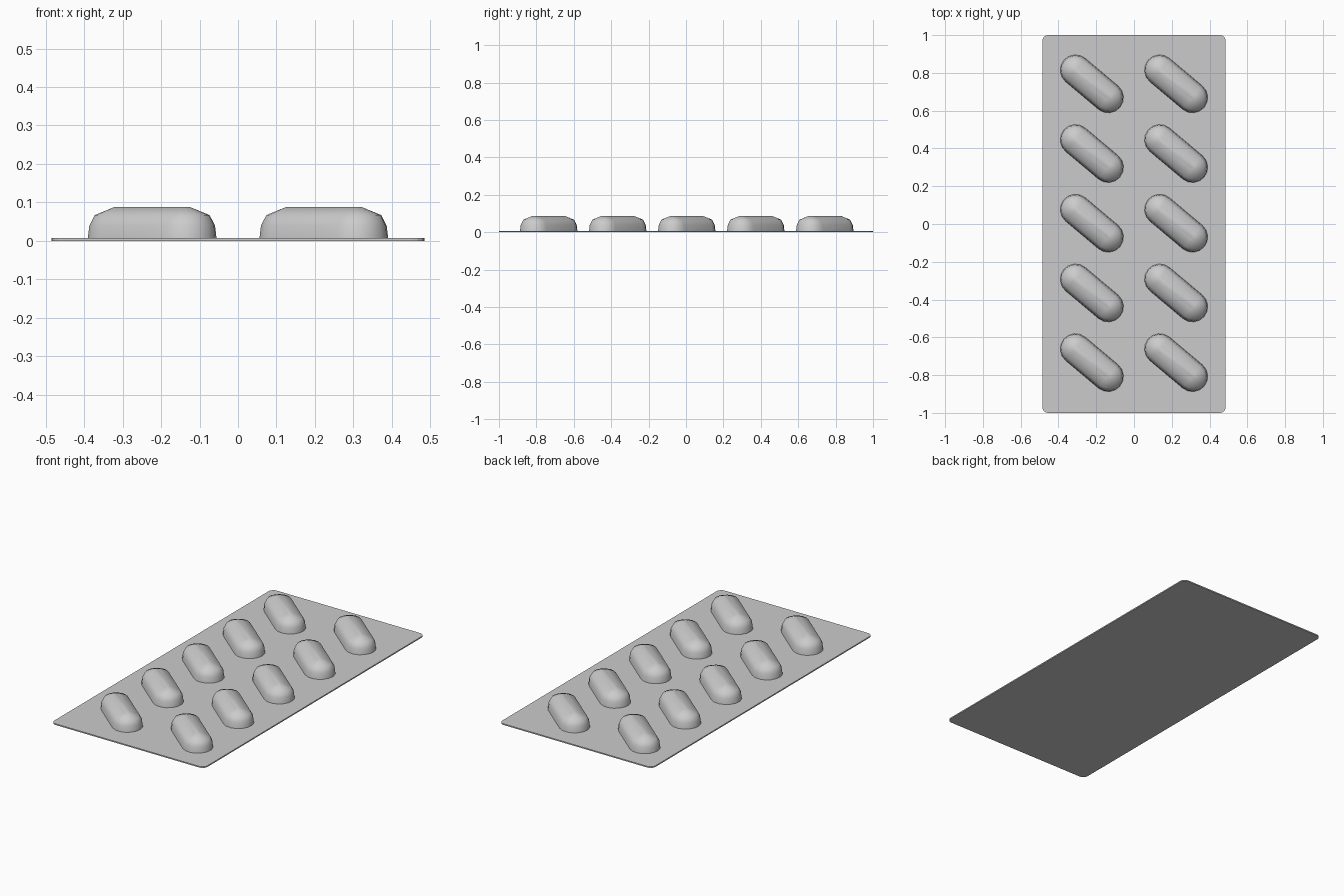
import bpy, bmesh
from math import cos, sin, pi, radians

if "Cube" in bpy.data.objects:
    bpy.data.objects.remove(bpy.data.objects["Cube"])

SHEET_X, SHEET_Y, SHEET_T, CORNER = 0.485, 1.0, 0.007, 0.03


def finish(bm, name):
    bmesh.ops.recalc_face_normals(bm, faces=bm.faces)
    mesh = bpy.data.meshes.new(name)
    bm.to_mesh(mesh)
    bm.free()
    ob = bpy.data.objects.new(name, mesh)
    bpy.context.collection.objects.link(ob)
    return ob


def smooth(ob):
    bpy.ops.object.select_all(action='DESELECT')
    ob.select_set(True)
    bpy.context.view_layer.objects.active = ob
    bpy.ops.object.shade_smooth_by_angle(angle=radians(50))


# backing sheet: thin rounded rectangle
bm = bmesh.new()
outline = []
for i, (sx, sy) in enumerate([(1, 1), (-1, 1), (-1, -1), (1, -1)]):
    for k in range(5):
        a = (i + k / 4) * pi / 2
        outline.append(bm.verts.new((sx * (SHEET_X - CORNER) + CORNER * cos(a),
                                     sy * (SHEET_Y - CORNER) + CORNER * sin(a), 0)))
base = bm.faces.new(outline)
ext = bmesh.ops.extrude_face_region(bm, geom=[base], use_keep_orig=True)
bmesh.ops.translate(bm, vec=(0, 0, SHEET_T),
                    verts=[v for v in ext['geom'] if isinstance(v, bmesh.types.BMVert)])
finish(bm, "backing_sheet")


# blister pocket: stacked stadium rings closed by a narrow top face
def pocket_mesh():
    bm = bmesh.new()
    half, seg = 0.113, 8
    profile = [(0.081, 0), (0.077, 0.033), (0.063, 0.060), (0.012, 0.081)]
    rings = []
    for r, z in profile:
        ring = []
        for side in (1, -1):
            for k in range(seg + 1):
                a = -pi / 2 + pi * k / seg + (0 if side == 1 else pi)
                ring.append(bm.verts.new((side * half + r * cos(a), r * sin(a), z)))
        rings.append(ring)
    n = len(rings[0])
    for lo, hi in zip(rings, rings[1:]):
        for i in range(n):
            j = (i + 1) % n
            bm.faces.new((lo[i], lo[j], hi[j], hi[i]))
    bm.faces.new(rings[-1])
    return bm


# two columns of five slanted pockets sharing one mesh
first = finish(pocket_mesh(), "blister_pocket")
smooth(first)
for col in (-1, 1):
    for row in range(-2, 3):
        ob = first
        if (col, row) != (-1, -2):
            ob = first.copy()
            bpy.context.collection.objects.link(ob)
        ob.location = (col * 0.223, row * 0.369 + 0.004, SHEET_T)
        ob.rotation_euler = (0, 0, radians(-40))
